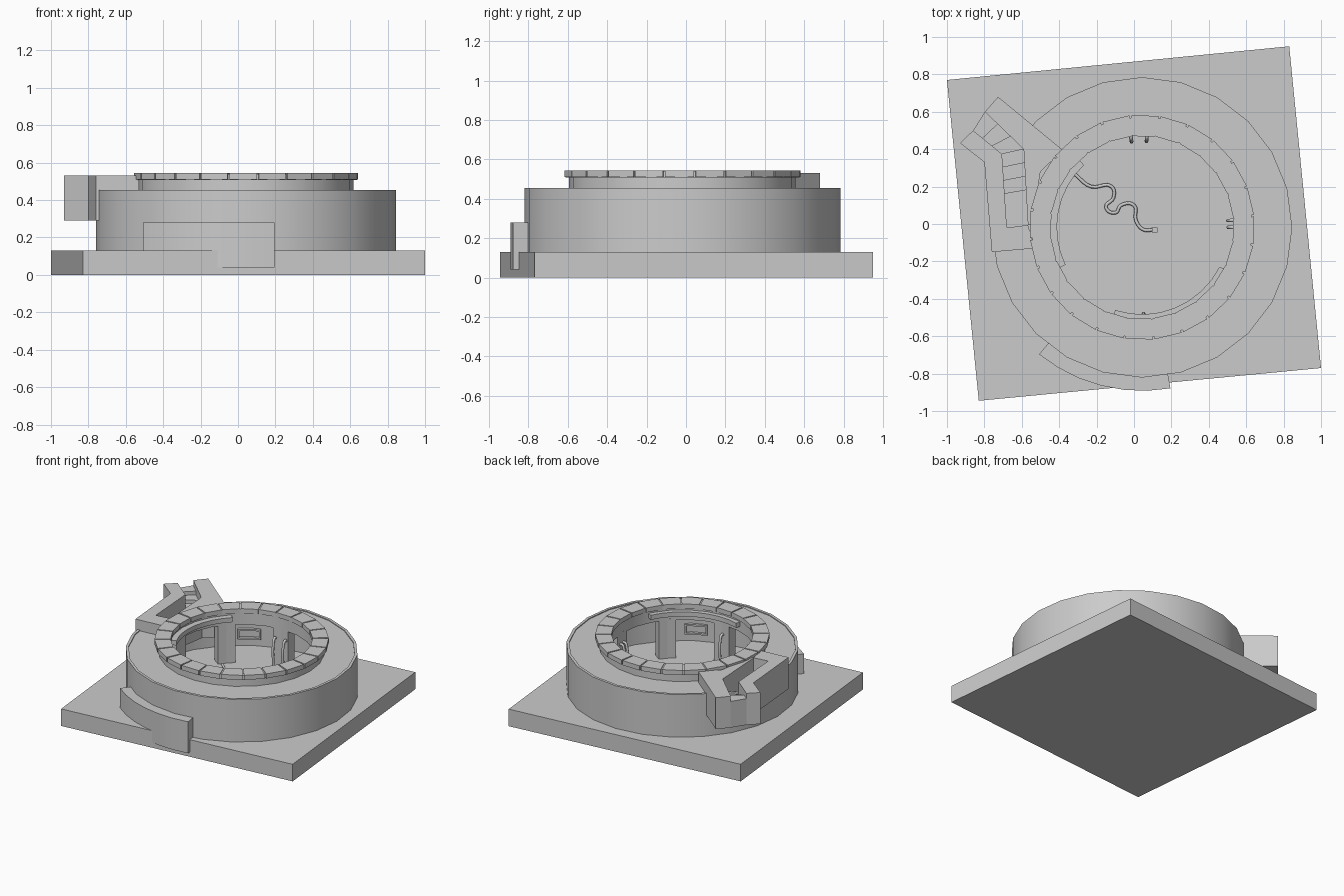
import bpy, bmesh
from math import radians, cos, sin
from mathutils import Vector

if "Cube" in bpy.data.objects:
    bpy.data.objects.remove(bpy.data.objects["Cube"])

CX, CY = 0.043, -0.018      # axis of the round building
SIDES = 24


def finish(bm, name, smooth=False):
    bmesh.ops.recalc_face_normals(bm, faces=bm.faces)
    me = bpy.data.meshes.new(name)
    bm.to_mesh(me)
    bm.free()
    ob = bpy.data.objects.new(name, me)
    bpy.context.collection.objects.link(ob)
    if smooth:
        bpy.ops.object.select_all(action='DESELECT')
        ob.select_set(True)
        bpy.context.view_layer.objects.active = ob
        bpy.ops.object.shade_smooth_by_angle(angle=radians(30))
    return ob


def prism(name, pts, z0, z1):
    bm = bmesh.new()
    f = bm.faces.new([bm.verts.new((x, y, z0)) for x, y in pts])
    g = bmesh.ops.extrude_face_region(bm, geom=[f])
    for v in g['geom']:
        if isinstance(v, bmesh.types.BMVert):
            v.co.z = z1
    return finish(bm, name)


def add_arc(bm, r0, r1, z0, z1, a0=0, a1=360, n=SIDES):
    full = a1 - a0 >= 360
    rows = []
    for i in range(n if full else n + 1):
        a = radians(a0 + (a1 - a0) * i / n)
        rows.append([bm.verts.new((CX + r * cos(a), CY + r * sin(a), z))
                     for r, z in ((r0, z0), (r1, z0), (r1, z1), (r0, z1))])
    for i in range(n):
        p, q = rows[i], rows[(i + 1) % len(rows)]
        for k in range(4):
            j = (k + 1) % 4
            bm.faces.new((p[k], p[j], q[j], q[k]))
    if not full:
        bm.faces.new(rows[0])
        bm.faces.new(rows[-1][::-1])


def arc(name, *args, **kw):
    bm = bmesh.new()
    add_arc(bm, *args, **kw)
    return finish(bm, name, True)


def tube(name, pts, r):
    cu = bpy.data.curves.new(name, 'CURVE')
    cu.dimensions = '3D'
    cu.bevel_depth = r
    cu.bevel_resolution = 1
    cu.resolution_u = 5
    cu.use_fill_caps = True
    sp = cu.splines.new('BEZIER')
    sp.bezier_points.add(len(pts) - 1)
    for b, p in zip(sp.bezier_points, pts):
        b.co = p
        b.handle_left_type = b.handle_right_type = 'AUTO'
    ob = bpy.data.objects.new(name, cu)
    bpy.context.collection.objects.link(ob)


# Turned square base
prism("base_slab", [(-1, .77), (.83, .95), (1, -.77), (-.83, -.945)], 0, .13)

# Hollow round building: outer wall with a low lip, roof deck, upper ring
shell = arc("outer_wall", .783, .803, .12, .455)
deck = arc("roof_deck", .50, .79, .42, .448)
arc("upper_ring_wall", .50, .575, .42, .512)

# Cap stones with narrow joints
bm = bmesh.new()
for i in range(24):
    add_arc(bm, .49, .602, .51, .545, 6.5 + 15 * i, 20.5 + 15 * i, 1)
finish(bm, "cap_stones")
arc("cap_bed", .497, .594, .508, .54)

# Pillars carrying the ring
bm = bmesh.new()
for i in range(8):
    a = 2 + 45 * i
    add_arc(bm, .50, .57, .12, .43, a - 7, a + 7, 2)
finish(bm, "ring_pillars")

# Inner ledges below the cap
arc("ledge_left", .455, .51, .46, .495, 133, 206, 8)
arc("ledge_right", .465, .51, .46, .495, 252, 333, 8)

# Wall frames at back and front
for nm, a in (("frame_back", 121), ("frame_front", -62)):
    bm = bmesh.new()
    for z in (.185, .25):
        add_arc(bm, .76, .79, z, z + .012, a - 6, a + 6, 2)
    for d in (-6, 5):
        add_arc(bm, .76, .79, .185, .262, a + d, a + d + 1, 1)
    finish(bm, nm)

# Hooked pipes on the pillars and a winding hose on the floor
for k, a in enumerate((87, 97, 0, 4.5, 271)):
    c, s = cos(radians(a)), sin(radians(a))
    tube("hook_pipe_%d" % k, [(CX + c * r, CY + s * r, z) for r, z in
         ((.468, .13), (.468, .32), (.485, .35), (.51, .34))], .01)
hose = [(-.32, .27), (-.23, .2), (-.12, .2), (-.11, .14), (-.15, .09), (-.1, .06),
        (-.07, .1), (0, .1), (.01, .02), (.05, -.03), (.11, -.03)]
tube("floor_hose", [(x, y, .14) for x, y in hose], .009)
prism("hose_end", [(.095, -.045), (.125, -.045), (.125, -.02), (.095, -.02)], .125, .16)

# Curved screen at the front
arc("front_screen", .79, .874, .04, .28, 231, 280, 6)

# Bent stairway: two side walls
left = [(-.86, .5), (-.706, .374), (-.68, -.02)]
right = [(-.797, .6), (-.59, .40), (-.567, -.005)]
prism("stair_wall_outer", [(-.93, .433), (-.80, .33), (-.76, -.15), (-.53, -.13),
                           right[2]] + left[::-1], .29, .53)
prism("stair_wall_inner", [(-.727, .68), (-.38, .395), (-.5, .28), (-.545, 0)]
      + right[::-1], .29, .53)

# Opening through roof and wall for the stairway
cutter = prism("stair_cutter", left + right[::-1], .29, .7)
cutter.hide_render = True
cutter.hide_viewport = True
for ob in (shell, deck):
    m = ob.modifiers.new("stair_opening", 'BOOLEAN')
    m.operation = 'DIFFERENCE'
    m.object = cutter
    m.solver = 'EXACT'

# Steps going down from the mouth
cuts = [0, .33, .66, 1, 1.18, 1.36, 1.54, 2]


def across(line, t):
    i = min(int(t), 1)
    p = Vector(line[i]).lerp(Vector(line[i + 1]), t - i)
    return (p.x, p.y)


for k in range(len(cuts) - 1):
    t0, t1 = cuts[k], cuts[k + 1]
    prism("step_%d" % k, [across(left, t0), across(left, t1),
                          across(right, t1), across(right, t0)], .29, .49 - .028 * k)
